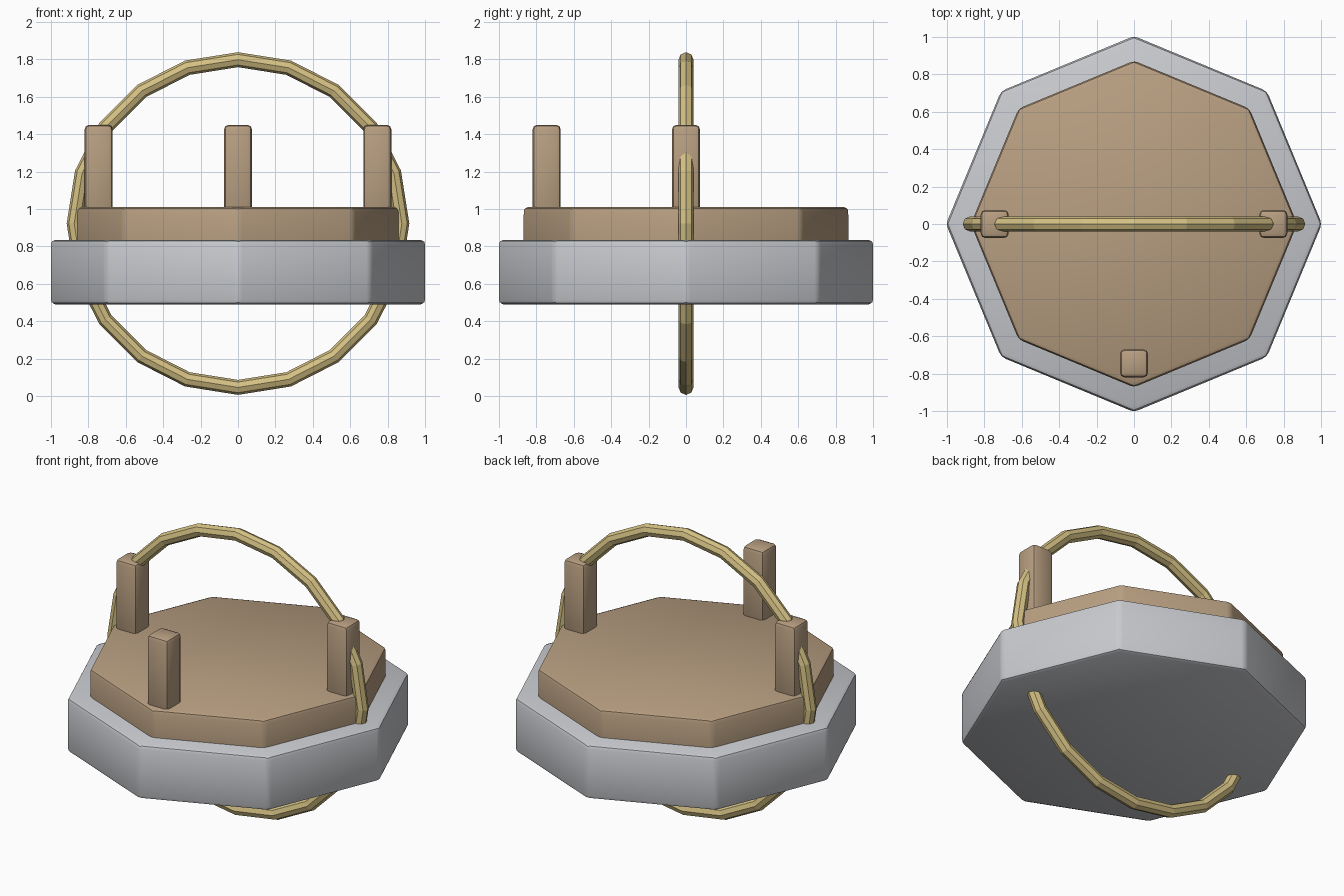
import bpy
import math

if "Cube" in bpy.data.objects:
    bpy.data.objects.remove(bpy.data.objects["Cube"])


def material(name, rgb):
    m = bpy.data.materials.new(name)
    m.diffuse_color = (*rgb, 1.0)
    m.use_nodes = True
    m.node_tree.nodes["Principled BSDF"].inputs["Base Color"].default_value = m.diffuse_color
    return m


silver = material("silver grey", (0.58, 0.59, 0.62))
tan = material("warm tan", (0.48, 0.345, 0.22))
brass = material("pale brass", (0.66, 0.53, 0.23))


def finish(name, mat, bevel=0.0):
    ob = bpy.context.object
    ob.name = name
    ob.data.materials.append(mat)
    if bevel:
        bpy.ops.object.transform_apply(location=False, rotation=True, scale=True)
        mod = ob.modifiers.new("rounded edges", 'BEVEL')
        mod.width = bevel
        mod.segments = 2
        mod.limit_method = 'ANGLE'
        mod.angle_limit = math.radians(30)
        bpy.ops.object.modifier_apply(modifier=mod.name)
        bpy.ops.object.shade_smooth_by_angle(angle=math.radians(30))
    return ob


def octagon(name, radius, z0, z1, mat):
    # corners lie on the x and y axes
    bpy.ops.mesh.primitive_cylinder_add(vertices=8, radius=radius, depth=z1 - z0,
                                        location=(0, 0, (z0 + z1) / 2))
    finish(name, mat, 0.025)


# Stacked octagonal plates
octagon("base_plate", 1.005, 0.49, 0.835, silver)
octagon("upper_plate", 0.873, 0.66, 1.01, tan)

# Three upright posts: left, right and front
for name, x, y in (("left_post", -0.745, 0), ("right_post", 0.745, 0),
                   ("front_post", 0, -0.745)):
    bpy.ops.mesh.primitive_cube_add(size=1, location=(x, y, 1.2))
    bpy.context.object.scale = (0.15, 0.15, 0.5)
    finish(name, tan, 0.025)

# Upright ring passing through the plates and side posts
bpy.ops.mesh.primitive_torus_add(major_segments=20, minor_segments=8,
                                 major_radius=0.876, minor_radius=0.04,
                                 location=(0, 0, 0.922),
                                 rotation=(math.pi / 2, 0, 0))
finish("upright_ring", brass)
